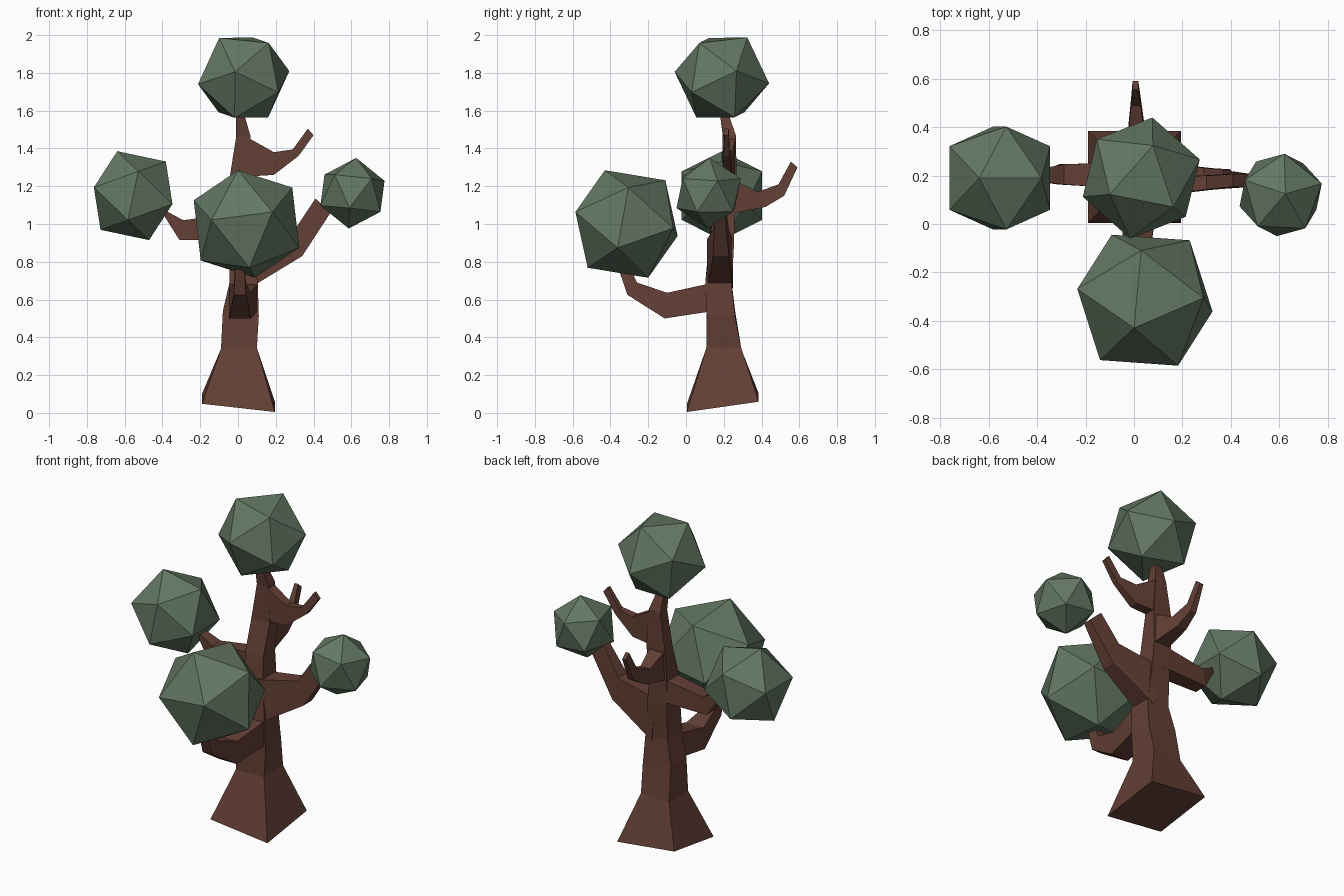
import bpy, bmesh
from mathutils import Vector, Matrix

if "Cube" in bpy.data.objects:
    bpy.data.objects.remove(bpy.data.objects["Cube"])


def material(name, color):
    m = bpy.data.materials.new(name)
    m.diffuse_color = (*color, 1)
    m.use_nodes = True
    m.node_tree.nodes["Principled BSDF"].inputs["Base Color"].default_value = m.diffuse_color
    return m


BARK = material("bark", (0.125, 0.05, 0.036))
LEAF = material("leaf", (0.125, 0.185, 0.125))


def finish(name, bm, mat):
    bmesh.ops.recalc_face_normals(bm, faces=bm.faces)
    me = bpy.data.meshes.new(name)
    bm.to_mesh(me)
    bm.free()
    me.materials.append(mat)
    ob = bpy.data.objects.new(name, me)
    bpy.context.collection.objects.link(ob)


def limb(name, axis, stations, tilt=0):
    """Four-sided loft. Station: two profile points (u, z), lateral centre, half width."""
    bm = bmesh.new()
    rings = []
    for i, (u0, z0, u1, z1, c, h) in enumerate(stations):
        t = tilt if i == 0 else 0
        ring = []
        for u, z, s in ((u0, z0, -1), (u1, z1, -1), (u1, z1, 1), (u0, z0, 1)):
            v = c + s * h
            ring.append(bm.verts.new((u, v, z + s * t) if axis == "x" else (v, u, z + s * t)))
        rings.append(ring)
    for a, b in zip(rings, rings[1:]):
        for k in range(4):
            n = (k + 1) % 4
            bm.faces.new((a[k], a[n], b[n], b[k]))
    bm.faces.new(rings[0])
    bm.faces.new(rings[-1])
    finish(name, bm, BARK)


def frame(a, b):
    z = Vector(a).normalized()
    x = Vector(b)
    x = (x - z * x.dot(z)).normalized()
    return Matrix((x, z.cross(x), z)).transposed()


def foliage(name, centre, radius, a, b):
    """Icosahedron turned so two neighbouring corners point along a and b."""
    bm = bmesh.new()
    bmesh.ops.create_icosphere(bm, subdivisions=1, radius=radius)
    bm.verts.ensure_lookup_table()
    v = bm.verts[0]
    n = v.link_edges[0].other_vert(v)
    rot = frame(a, b) @ frame(v.co, n.co).transposed()
    bmesh.ops.transform(bm, matrix=Matrix.Translation(centre) @ rot.to_4x4(), verts=bm.verts)
    finish(name, bm, LEAF)


# Trunk, with a slanted base
limb("trunk", "x", [
    (-.19, .075, .195, .032, .195, .19),
    (-.09, .34, .10, .345, .20, .092),
    (-.08, .54, .11, .51, .185, .075),
    (-.045, .69, .105, .68, .172, .07),
    (-.045, .92, .085, .87, .188, .065),
    (-.05, 1.06, .07, 1.05, .20, .058),
    (-.045, 1.24, .08, 1.25, .23, .038),
    (-.01, 1.46, .065, 1.47, .23, .034),
    (-.012, 1.59, .03, 1.59, .20, .022)], tilt=.027)

# Branches
limb("front_branch", "y", [
    (.15, .54, .15, .69, .03, .075),
    (-.113, .50, -.10, .636, .01, .058),
    (-.31, .625, -.26, .69, .01, .032),
    (-.37, .80, -.31, .80, .01, .022)])
limb("right_branch", "x", [
    (.06, .66, .03, .92, .18, .068),
    (.34, .83, .30, .97, .185, .042),
    (.49, 1.06, .41, 1.135, .18, .026)])
limb("left_branch", "x", [
    (.0, .92, .0, 1.06, .20, .055),
    (-.31, .915, -.29, 1.02, .205, .042),
    (-.37, 1.01, -.42, 1.09, .20, .022)])
limb("back_branch", "y", [
    (.22, 1.05, .22, 1.25, .015, .055),
    (.42, 1.09, .38, 1.17, .01, .032),
    (.52, 1.15, .49, 1.21, .008, .02),
    (.59, 1.30, .555, 1.33, .006, .012)])
limb("upper_right_branch", "x", [
    (.03, 1.25, .03, 1.47, .23, .036),
    (.19, 1.26, .19, 1.38, .22, .026),
    (.32, 1.36, .29, 1.395, .215, .016),
    (.40, 1.47, .37, 1.505, .215, .011)])

# Foliage balls
foliage("front_foliage", (.045, -.315, 1.0), .31, (-.045, -.115, .285), (-.015, .205, .23))
foliage("top_foliage", (.03, .19, 1.775), .256, (-.045, -.245, .03), (-.136, -.06, .222))
foliage("left_foliage", (-.555, .19, 1.15), .25, (-.087, 0, .243), (.178, 0, .186))
foliage("right_foliage", (.606, .12, 1.163), .188, (.02, .005, .19), (.162, .045, .06))
